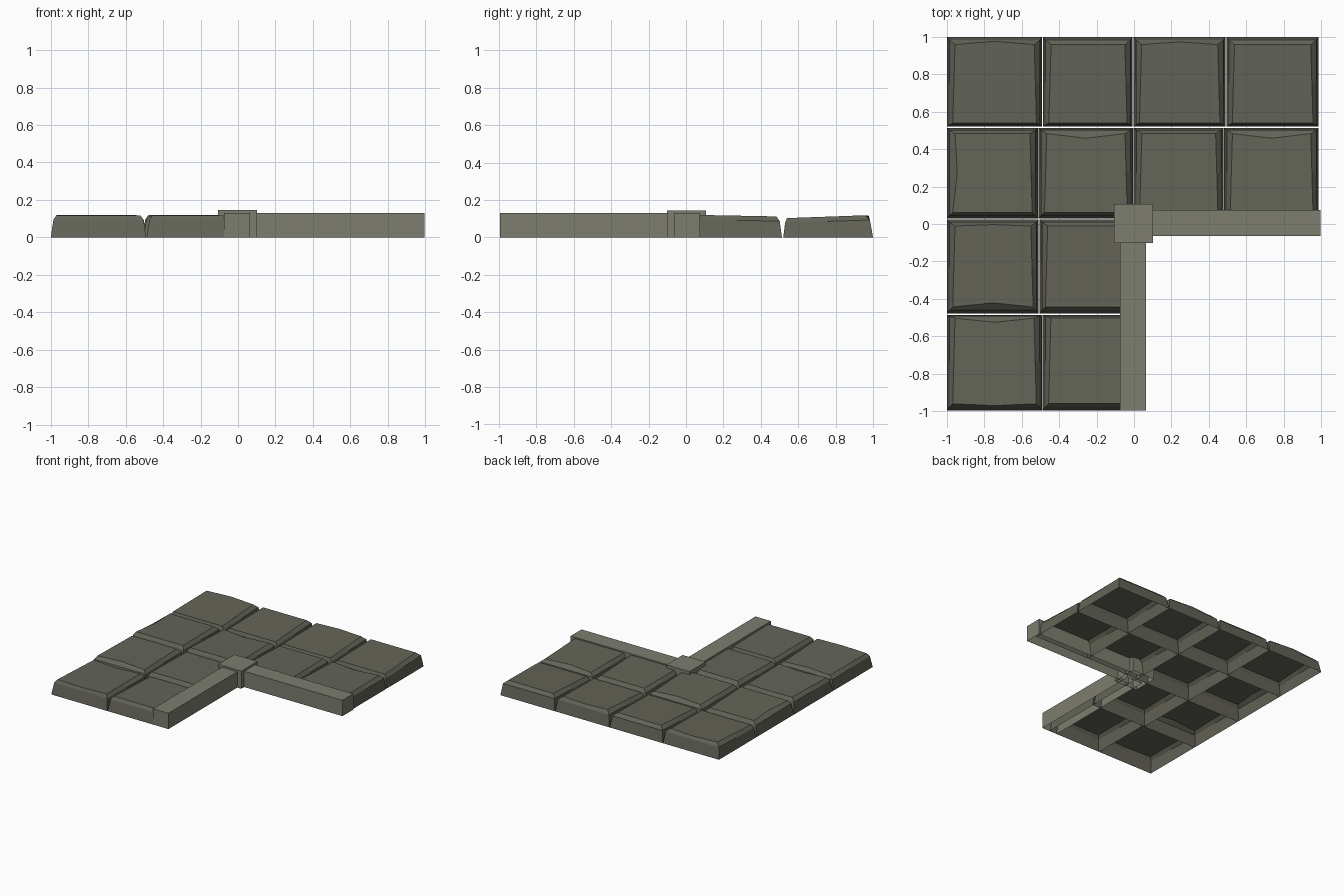
import bpy, bmesh

if "Cube" in bpy.data.objects:
    bpy.data.objects.remove(bpy.data.objects["Cube"])


def material(name, rgb):
    m = bpy.data.materials.new(name)
    m.diffuse_color = (*rgb, 1)
    m.use_nodes = True
    m.node_tree.nodes["Principled BSDF"].inputs["Base Color"].default_value = m.diffuse_color
    return m


stone = material("dark_stone", (0.125, 0.127, 0.098))
trim = material("pale_stone", (0.205, 0.208, 0.16))


def finish(bm, name, mat):
    me = bpy.data.meshes.new(name)
    bm.to_mesh(me)
    bm.free()
    me.materials.append(mat)
    ob = bpy.data.objects.new(name, me)
    bpy.context.collection.objects.link(ob)
    return ob


def ring(bm, x0, x1, y0, y1, zf, zb, taper=0.0, chips=None):
    """Eight points (corners and edge middles); chips push middles inwards."""
    c = dict(f=0, r=0, b=0, l=0)
    c.update(chips or {})
    xm, ym, zm = (x0 + x1) / 2, (y0 + y1) / 2, (zf + zb) / 2
    pts = [(x0, y0, zf), (xm, y0 + c['f'], zf), (x1, y0, zf),
           (x1 - taper / 2 - c['r'], ym, zm), (x1 - taper, y1, zb),
           (xm, y1 - c['b'], zb), (x0 + taper, y1, zb),
           (x0 + taper / 2 + c['l'], ym, zm)]
    return [bm.verts.new(p) for p in pts]


# Bevelled paving slab with an open underside
def slab(name, x0, x1, y0, y1, inset, zf, zb, chips):
    l, r, f, b = inset
    bm = bmesh.new()
    rings = [
        ring(bm, x0, x1, y0, y1, 0, 0),
        ring(bm, x0 + l * .45, x1 - r * .4, y0 + f * .5, y1 - b * .4,
             zf - .025, zb - .025),
        ring(bm, x0 + l, x1 - r, y0 + f, y1 - b, zf, zb, .012, chips)]
    for a, c in zip(rings, rings[1:]):
        for i in range(8):
            j = (i + 1) % 8
            bm.faces.new((a[i], a[j], c[j], c[i]))
    bm.faces.new(rings[-1])
    finish(bm, name, stone)


# Rows: y range, joints in x, front/back inset, front/back top height
rows = [
    (.52, 1.0, (-1, -.487, -.003, .493, .99), (.02, .042), (.103, .118)),
    (.03, .513, (-1, -.51, -.002, .482, .99), (.032, .03), (.12, .112)),
    (-.478, .024, (-1, -.505, .0), (.035, .035), (.115, .117)),
    (-.995, -.485, (-1, -.488, .0), (.035, .018), (.118, .108)),
]
chips = {(0, 0): dict(b=-.018), (0, 2): dict(b=-.015),
         (1, 0): dict(l=.018), (1, 1): dict(b=.025), (1, 3): dict(b=.025),
         (2, 0): dict(f=.022, b=-.008), (3, 0): dict(b=.022, f=-.01)}
for ri, (y0, y1, xs, (fi, bi), (zf, zb)) in enumerate(rows):
    for ci in range(len(xs) - 1):
        slab(f"paving_slab_{ri + 1}_{ci + 1}", xs[ci], xs[ci + 1] - .004, y0, y1,
             (.032, .03, fi, bi), zf, zb, chips.get((ri, ci)))


# Bottomless boxes for kerbs and corner block
def open_box(name, x0, x1, y0, y1, h):
    bm = bmesh.new()
    bmesh.ops.create_cube(bm, size=1)
    for v in bm.verts:
        v.co = (x1 if v.co.x > 0 else x0, y1 if v.co.y > 0 else y0,
                h if v.co.z > 0 else 0)
    bm.normal_update()
    bmesh.ops.delete(bm, geom=[f for f in bm.faces if f.normal.z < -.5],
                     context='FACES_ONLY')
    finish(bm, name, trim)


open_box("kerb_front", -.075, .065, -.995, 0, .13)
open_box("kerb_right", 0, .995, -.065, .075, .13)
open_box("corner_block", -.108, .102, -.102, .108, .145)
